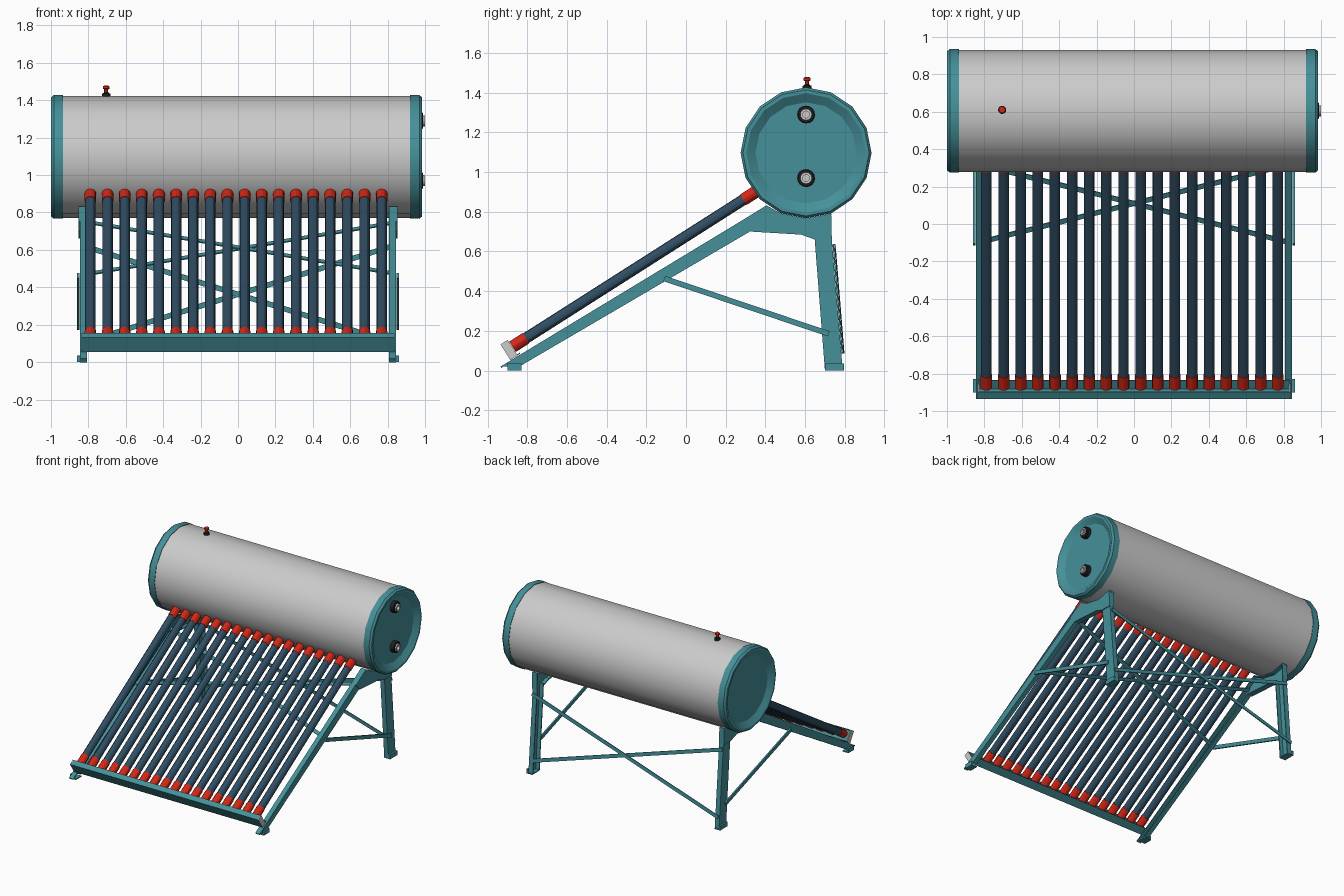
import bpy, bmesh, math
from mathutils import Vector

if "Cube" in bpy.data.objects:
    bpy.data.objects.remove(bpy.data.objects["Cube"])


def material(name, rgb):
    m = bpy.data.materials.new(name)
    m.diffuse_color = (*rgb, 1)
    m.use_nodes = True
    m.node_tree.nodes["Principled BSDF"].inputs["Base Color"].default_value = m.diffuse_color
    return m


TEAL = material("teal_paint", (0.06, 0.28, 0.32))
NAVY = material("dark_glass", (0.03, 0.075, 0.125))
RED = material("red_rubber", (0.65, 0.02, 0.008))
BLACK = material("black_rubber", (0.015, 0.015, 0.015))
WHITE = material("white_plastic", (0.95, 0.95, 0.95))


def finish(name, bm, mat=None):
    bmesh.ops.recalc_face_normals(bm, faces=bm.faces)
    me = bpy.data.meshes.new(name)
    bm.to_mesh(me)
    bm.free()
    ob = bpy.data.objects.new(name, me)
    bpy.context.collection.objects.link(ob)
    if mat:
        me.materials.append(mat)
    bpy.ops.object.select_all(action='DESELECT')
    ob.select_set(True)
    bpy.context.view_layer.objects.active = ob
    bpy.ops.object.shade_smooth_by_angle(angle=math.radians(30))
    return ob


def add_prism(bm, pts, x0, x1):
    """Extrude a (y, z) outline along x."""
    f = bm.faces.new([bm.verts.new((x0, y, z)) for y, z in pts])
    g = bmesh.ops.extrude_face_region(bm, geom=[f])["geom"]
    for v in g:
        if isinstance(v, bmesh.types.BMVert):
            v.co.x = x1


def add_strip(bm, p, q, x0, x1, t=0.008):
    """Thin flange along the line p-q, thickness to its left."""
    p, q = Vector(p), Vector(q)
    d = (q - p).normalized()
    n = Vector((-d.y, d.x)) * t
    add_prism(bm, [p, q, q + n, p + n], x0, x1)


def rect(y0, y1, z0, z1):
    return [(y0, z0), (y1, z0), (y1, z1), (y0, z1)]


def lathe(name, profile, n, origin, axis, mat=None):
    """Revolve (along, radius) points about an axis."""
    axis, origin = Vector(axis).normalized(), Vector(origin)
    u = Vector((0, 0, 1)) if abs(axis.z) < 0.9 else Vector((0, 1, 0))
    u = (u - axis * u.dot(axis)).normalized()
    w = axis.cross(u)
    bm = bmesh.new()
    rings = []
    for a, r in profile:
        c = origin + axis * a
        if r == 0:
            rings.append([bm.verts.new(c)] * n)
        else:
            rings.append([bm.verts.new(c + (u * math.cos(k) + w * math.sin(k)) * r)
                          for k in (2 * math.pi * i / n for i in range(n))])
    for A, B in zip(rings, rings[1:]):
        for i in range(n):
            j = (i + 1) % n
            bm.faces.new(list(dict.fromkeys((A[i], A[j], B[j], B[i]))))
    return finish(name, bm, mat)


def rod(name, a, b, r, mat, n=12):
    a, b = Vector(a), Vector(b)
    L = (b - a).length
    return lathe(name, [(0, 0), (0, r), (L, r), (L, 0)], n, a, b - a, mat)


def brace(name, a, b, wide, thick, facing):
    """Flat strap from a to b whose thin side points along facing."""
    a, b, f = Vector(a), Vector(b), Vector(facing)
    d = (b - a).normalized()
    s = d.cross(f).normalized()
    f = s.cross(d).normalized() * thick / 2
    s *= wide / 2
    bm = bmesh.new()
    A, B = [[bm.verts.new(p + o) for o in (s + f, s - f, -s - f, -s + f)] for p in (a, b)]
    bm.faces.new(A)
    bm.faces.new(B)
    for i in range(4):
        j = (i + 1) % 4
        bm.faces.new((A[i], A[j], B[j], B[i]))
    return finish(name, bm, TEAL)


# Tank body and recessed end caps
TY, TZ, R = 0.605, 1.097, 0.33
lathe("tank_body", [(-0.945, R - 0.004), (0.93, R - 0.004)], 16, (0, TY, TZ), (1, 0, 0))
cap = [(0, R - 0.01), (0, R), (0.05, R), (0.065, 0.318), (0.065, 0.3), (0.035, 0.255), (0.035, 0)]
lathe("tank_cap_right", cap, 16, (0.92, TY, TZ), (1, 0, 0), TEAL)
lathe("tank_cap_left", cap, 16, (-0.935, TY, TZ), (-1, 0, 0), TEAL)

# Pipe fittings on the right cap
for label, z in (("upper", 1.29), ("lower", 0.97)):
    lathe(label + "_fitting_seal", [(0, 0.045), (0.035, 0.045), (0.04, 0.04), (0.04, 0.03), (0, 0.03)],
          16, (0.95, TY, z), (1, 0, 0), BLACK)
    lathe(label + "_fitting_pipe", [(0, 0.031), (0.05, 0.029), (0.05, 0.017), (0.01, 0.017), (0.01, 0)],
          16, (0.95, TY, z), (1, 0, 0))

# Relief valve on top
lathe("valve_base", [(0, 0.022), (0.02, 0.022), (0.024, 0.012), (0.03, 0.012), (0.03, 0)],
      12, (-0.705, TY + 0.005, 1.415), (0, 0, 1), BLACK)
lathe("valve_head", [(0, 0.011), (0.018, 0.011), (0.022, 0.018), (0.034, 0.018), (0.038, 0.012), (0.038, 0)],
      12, (-0.705, TY + 0.005, 1.44), (0, 0, 1), RED)

# Glass tubes with red end seals
lo, d = Vector((0, -0.874, 0.12)), Vector((0, 0.843, 0.537))
for i in range(18):
    p = lo + Vector((-0.789 + i * 0.0916, 0, 0))
    rod(f"glass_tube_{i + 1}", p + d * 0.02, p + d * 1.55, 0.028, NAVY)
    rod(f"tube_bottom_seal_{i + 1}", p, p + d * 0.08, 0.031, RED)
    rod(f"tube_top_seal_{i + 1}", p + d * 1.38, p + d * 1.52, 0.031, RED)

# Tray holding the tube bottoms
P, D, N = Vector((-0.885, 0.053)), Vector((0.843, 0.537)), Vector((-0.537, 0.843))
Q, t = P + N * 0.093, 0.006
bm = bmesh.new()
add_prism(bm, [P, P + D * 0.06, P + D * 0.06 + N * t, P + D * t + N * t,
               Q + D * t - N * t, Q + D * 0.043 - N * t, Q + D * 0.043, Q], -0.835, 0.835)
finish("bottom_tray", bm, TEAL)

# Frame: both sides
arc = [(TY + 0.331 * math.sin(a), TZ - 0.331 * math.cos(a))
       for a in map(math.radians, (-37, -22.5, 0, 22.5))]
for s, side in ((-1, "left"), (1, "right")):
    xi, xw, xo = 0.808 * s, 0.838 * s, 0.846 * s

    bm = bmesh.new()
    add_prism(bm, [P, P + D * 0.043, Q + D * 0.043, Q], 0.829 * s, 0.837 * s)
    finish(side + "_tray_end", bm, WHITE)

    bm = bmesh.new()
    add_prism(bm, [(-0.935, 0.02), (-0.84, 0.02), (0.33, 0.705), (0.28, 0.755)], xw, xo)
    add_strip(bm, (0.28, 0.755), (-0.935, 0.02), xi, xo)
    add_strip(bm, (-0.84, 0.02), (0.33, 0.705), xi, xo)
    finish(side + "_sloping_rail", bm, TEAL)

    bm = bmesh.new()
    add_prism(bm, [(0.647, 0.68), (0.733, 0.68), (0.79, 0), (0.70, 0)], xw, xo)
    add_strip(bm, (0.647, 0.68), (0.70, 0), xi, xo)
    add_strip(bm, (0.79, 0), (0.733, 0.68), xi, xo)
    finish(side + "_rear_leg", bm, TEAL)

    bm = bmesh.new()
    low = [(0.735, 0.66), (0.65, 0.66), (0.58, 0.685), (0.33, 0.70)]
    edge = arc + low + [(0.28, 0.755)]
    add_prism(bm, edge, xw, 0.852 * s)
    for p, q in list(zip(arc, arc[1:])) + list(zip(low[1:], low[2:])) + [(edge[-1], arc[0]), (arc[-1], low[0])]:
        add_strip(bm, p, q, xi, 0.852 * s, -0.008)
    finish(side + "_tank_bracket", bm, TEAL)

    bm = bmesh.new()
    add_prism(bm, rect(-0.9, -0.83, 0, 0.008), xi, 0.86 * s)
    add_prism(bm, rect(-0.9, -0.83, 0, 0.035), 0.846 * s, 0.86 * s)
    finish(side + "_front_foot", bm, TEAL)
    bm = bmesh.new()
    add_prism(bm, rect(0.70, 0.795, 0, 0.008), xi, 0.86 * s)
    add_prism(bm, rect(0.70, 0.795, 0, 0.035), 0.846 * s, 0.86 * s)
    finish(side + "_rear_foot", bm, TEAL)

    # Side strut, rear cross brace and under-tube cross brace
    brace(side + "_side_strut", (0.854 * s, -0.11, 0.464), (0.854 * s, 0.72, 0.185), 0.028, 0.012, (1, 0, 0))
    off = 0.004 * s
    brace(side + "_rear_cross_brace", (0.84 * s, 0.747 + off, 0.625), (-0.84 * s, 0.79 + off, 0.10),
          0.028, 0.007, (0, 1, 0.08))
    brace(side + "_slope_cross_brace", (0.835 * s, -0.1, 0.47 + off), (-0.835 * s, 0.32, 0.75 + off),
          0.028, 0.007, (0, -0.51, 0.86))
